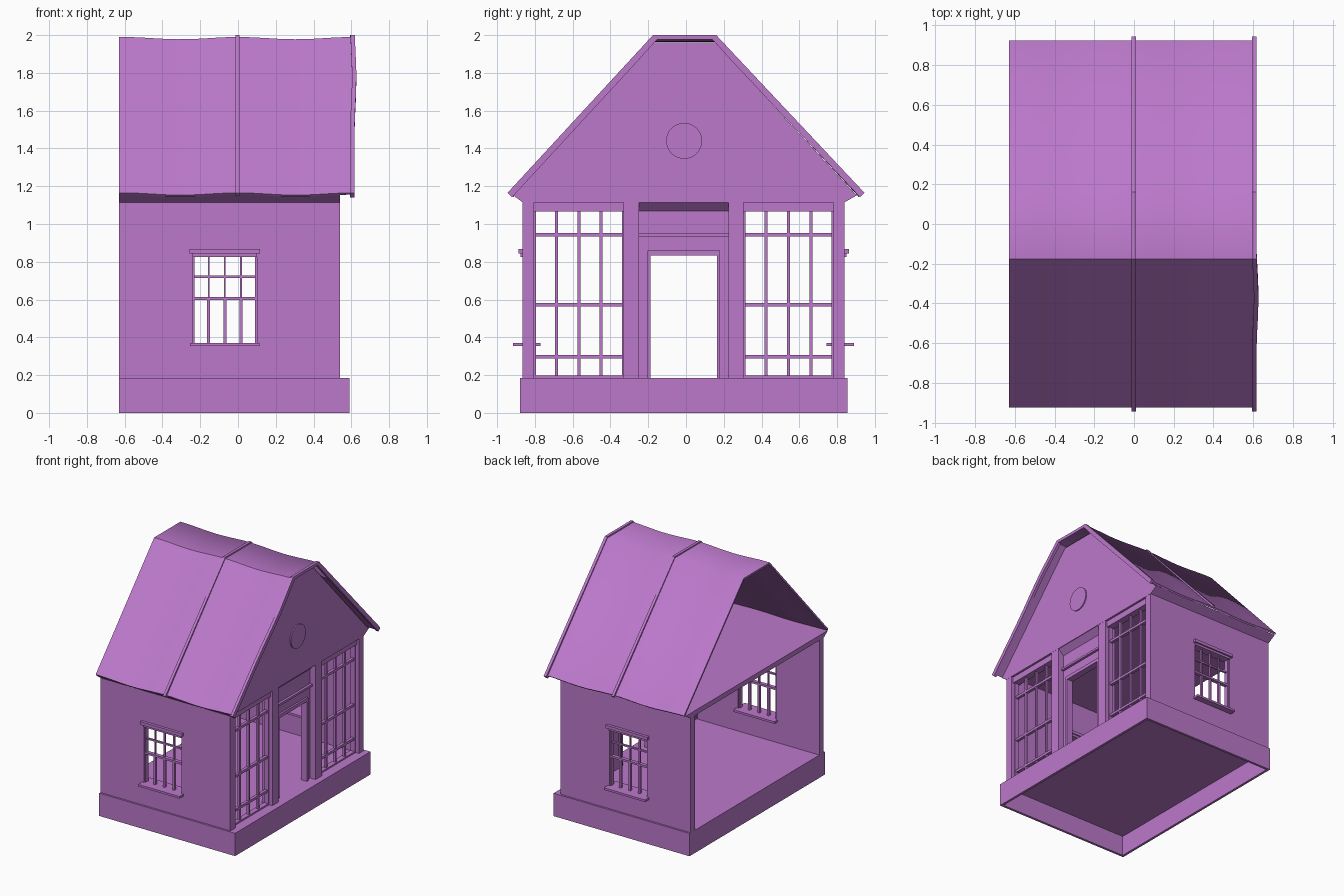
import bpy, bmesh, math

if "Cube" in bpy.data.objects:
    bpy.data.objects.remove(bpy.data.objects["Cube"])

LILAC = (0.50, 0.19, 0.60, 1.0)
mat = bpy.data.materials.new("lilac")
mat.use_nodes = True
mat.diffuse_color = LILAC
mat.node_tree.nodes["Principled BSDF"].inputs["Base Color"].default_value = LILAC

YC = -0.0125                     # mirror line of the house
BACK, FACE = -0.63, 0.535        # open end and facade end
FLOOR, EAVE = 0.185, 1.115


def finish(name, bm):
    bmesh.ops.recalc_face_normals(bm, faces=bm.faces)
    mesh = bpy.data.meshes.new(name)
    bm.to_mesh(mesh)
    bm.free()
    ob = bpy.data.objects.new(name, mesh)
    bpy.context.collection.objects.link(ob)
    mesh.materials.append(mat)
    return ob


def place(axis, u, v, d):
    return {"x": (d, u, v), "y": (u, d, v), "z": (u, v, d)}[axis]


def flip(y0, y1):
    return 2 * YC - y1, 2 * YC - y0


def add_prism(bm, pts, axis, d0, d1):
    a, b = [[bm.verts.new(place(axis, u, v, d)) for u, v in pts] for d in (d0, d1)]
    bm.faces.new(a)
    bm.faces.new(b)
    n = len(pts)
    for i in range(n):
        j = (i + 1) % n
        bm.faces.new((a[i], a[j], b[j], b[i]))


def prism(name, pts, axis, d0, d1):
    bm = bmesh.new()
    add_prism(bm, pts, axis, d0, d1)
    return finish(name, bm)


def rect(u0, u1, v0, v1):
    return [(u0, v0), (u1, v0), (u1, v1), (u0, v1)]


def boxes(name, items, mirror=False):
    """Boxes given as (x0, x1, y0, y1, z0, z1), optionally mirrored in y."""
    bm = bmesh.new()
    for x0, x1, y0, y1, z0, z1 in items:
        for a, b in [(y0, y1)] + ([flip(y0, y1)] if mirror else []):
            add_prism(bm, rect(x0, x1, a, b), "z", z0, z1)
    return finish(name, bm)


def ring(name, outer, inner, axis, d0, d1):
    """Rectangular plate with a rectangular hole."""
    bm = bmesh.new()
    o0, i0, o1, i1 = [[bm.verts.new(place(axis, u, v, d)) for u, v in rect(*r)]
                      for d in (d0, d1) for r in (outer, inner)]
    for i in range(4):
        j = (i + 1) % 4
        for p, q in ((o0, i0), (o1, i1), (o0, o1), (i0, i1)):
            bm.faces.new((p[i], p[j], q[j], q[i]))
    return finish(name, bm)


# Hollow base with the floor inside it
ring("base_skirt", (BACK, 0.59, -0.88, 0.855), (BACK + .02, 0.57, -0.86, 0.835), "z", 0, FLOOR)
boxes("floor", [(BACK + .02, 0.57, -0.86, 0.835, FLOOR - .02, FLOOR)])

# Side walls with sash windows
WX0, WX1, WZ0, WZ1 = -0.24, 0.10, 0.365, 0.83
for side, (y0, y1) in {"right": (-0.865, -0.81), "left": flip(-0.865, -0.81)}.items():
    ring(side + "_wall", (BACK, FACE, FLOOR, EAVE), (WX0, WX1, WZ0, WZ1), "y", y0, y1)
bars = []
for k in range(1, 4):
    x = WX0 + k * (WX1 - WX0) / 4
    bars += [(x - .008, x + .008, -0.85, -0.83, WZ0, 0.605),
             (x - .005, x + .005, -0.845, -0.83, 0.605, WZ1)]
bars += [(WX0, WX1, -0.845, -0.83, 0.715, 0.727), (WX0, WX1, -0.855, -0.825, 0.598, 0.614)]
for x in (WX0, WX1 - .01):
    bars.append((x, x + .01, -0.855, -0.82, WZ0, WZ1))
boxes("side_window_bars", bars, True)
boxes("side_window_sills", [(-0.255, 0.115, -0.915, -0.77, 0.353, 0.37)], True)
boxes("side_window_hoods", [(-0.257, 0.117, -0.888, -0.80, 0.843, 0.868),
                            (WX0, WX1, -0.875, -0.81, 0.825, 0.843)], True)

# Facade posts and lintels
boxes("corner_posts", [(FACE - .07, FACE + .004, -0.863, -0.805, FLOOR, EAVE)], True)
boxes("columns", [(FACE - .09, FACE + .004, -0.33, -0.25, FLOOR, EAVE)], True)
boxes("window_lintels", [(FACE - .07, FACE - .012, -0.805, -0.33, 1.065, EAVE)], True)

# Tall glazing grids either side of the door
GY0, GY1, GX = -0.805, -0.33, 0.49
grid = [(GX - .02, GX + .02, GY0, GY1, FLOOR, 0.197)]
for k in range(1, 4):
    y = GY0 + k * (GY1 - GY0) / 4
    grid.append((GX - .01, GX + .01, y - .008, y + .008, FLOOR, 1.065))
for z in (0.297, 0.572, 0.943):
    grid.append((GX - .012, GX + .012, GY0, GY1, z - .01, z + .01))
for y in (GY0, GY1 - .01):
    grid.append((GX - .02, GX + .02, y, y + .01, FLOOR, 1.065))
boxes("facade_window_bars", grid, True)

# Doorway
DY0, DY1 = -0.25, 0.225
boxes("door_side_panels", [(0.46, 0.49, DY0, -0.205, FLOOR, 0.86)], True)
boxes("door_head_panel", [(0.46, 0.49, DY0, DY1, 0.86, 1.07)])
boxes("door_moulding", [(0.46, 0.51, DY0, DY1, 0.935, 0.952)])
prism("door_cornice", [(0.44, EAVE), (0.535, EAVE), (0.49, 1.07), (0.44, 1.07)], "y", DY0, DY1)
boxes("door_frame_sides", [(0.45, 0.505, -0.205, -0.188, FLOOR, 0.86)], True)
boxes("door_frame_top", [(0.45, 0.505, -0.188, 0.163, 0.832, 0.86)])

# Attic floor and gable
prism("attic_floor", [(-0.865, EAVE), (0.84, EAVE), (0.91, 1.155), (-0.92, 1.155)],
      "x", BACK, FACE + .005)
prism("gable", [(-0.91, 1.155), (0.90, 1.155), (0.155, 1.96), (-0.17, 1.96)],
      "x", FACE - .045, FACE + .005)
bm = bmesh.new()
add_prism(bm, [(-0.01 + .095 * math.cos(a), 1.44 + .095 * math.sin(a))
               for a in [math.tau * k / 40 for k in range(40)]], "x", FACE, FACE + .014)
finish("gable_disc", bm)

# Sagging roof sheet, softly shaded with one crisp ridge
PROFILE = [(-0.925, 1.165), (-0.175, 1.99), (0.16, 1.99), (0.925, 1.165)]
bm = bmesh.new()
N = 24
rows = []
for k in range(N + 1):
    x = BACK + k * (0.61 - BACK) / N
    sag = 0.006 * (1 - math.cos(math.tau * x / 0.61))
    rows.append([bm.verts.new((x, y, z - sag)) for y, z in PROFILE])
for r, s in zip(rows, rows[1:]):
    for i in range(3):
        bm.faces.new((r[i], s[i], s[i + 1], r[i + 1]))
bmesh.ops.recalc_face_normals(bm, faces=bm.faces)
bmesh.ops.solidify(bm, geom=bm.faces[:], thickness=0.014)
roof = finish("roof_sheet", bm)
bpy.ops.object.select_all(action="DESELECT")
roof.select_set(True)
bpy.context.view_layer.objects.active = roof
bpy.ops.object.shade_smooth_by_angle(angle=math.radians(60))
for e in roof.data.edges:
    if all(abs(roof.data.vertices[v].co.y + 0.175) < 0.02 for v in e.vertices):
        e.use_edge_sharp = True


# Roof battens following the profile, the end one slightly warped
def batten(name, x0, x1, depth, warp):
    outer = [(-0.945, 1.165), (-0.175, 2.0), (0.16, 2.0), (0.945, 1.165)]
    path = []
    for (ya, za), (yb, zb) in zip(outer, outer[1:]):
        path += [(ya + (yb - ya) * t / 8, za + (zb - za) * t / 8) for t in range(8)]
    path.append(outer[-1])
    bm = bmesh.new()
    loops = []
    for y, z in path:
        dx = warp * math.exp(-((y + 0.38) / 0.16) ** 2)
        yi = y - math.copysign(min(depth * .7, abs(y) * .12), y)
        corners = ((x0, y, z), (x1, y, z), (x1, yi, z - depth * .7), (x0, yi, z - depth * .7))
        loops.append([bm.verts.new((cx + dx, cy, cz)) for cx, cy, cz in corners])
    for a, b in zip(loops, loops[1:]):
        for i in range(4):
            j = (i + 1) % 4
            bm.faces.new((a[i], a[j], b[j], b[i]))
    bm.faces.new(loops[0])
    bm.faces.new(loops[-1])
    finish(name, bm)


batten("middle_batten", -0.013, 0.009, 0.02, 0)
batten("end_batten", 0.593, 0.616, 0.034, 0.011)
